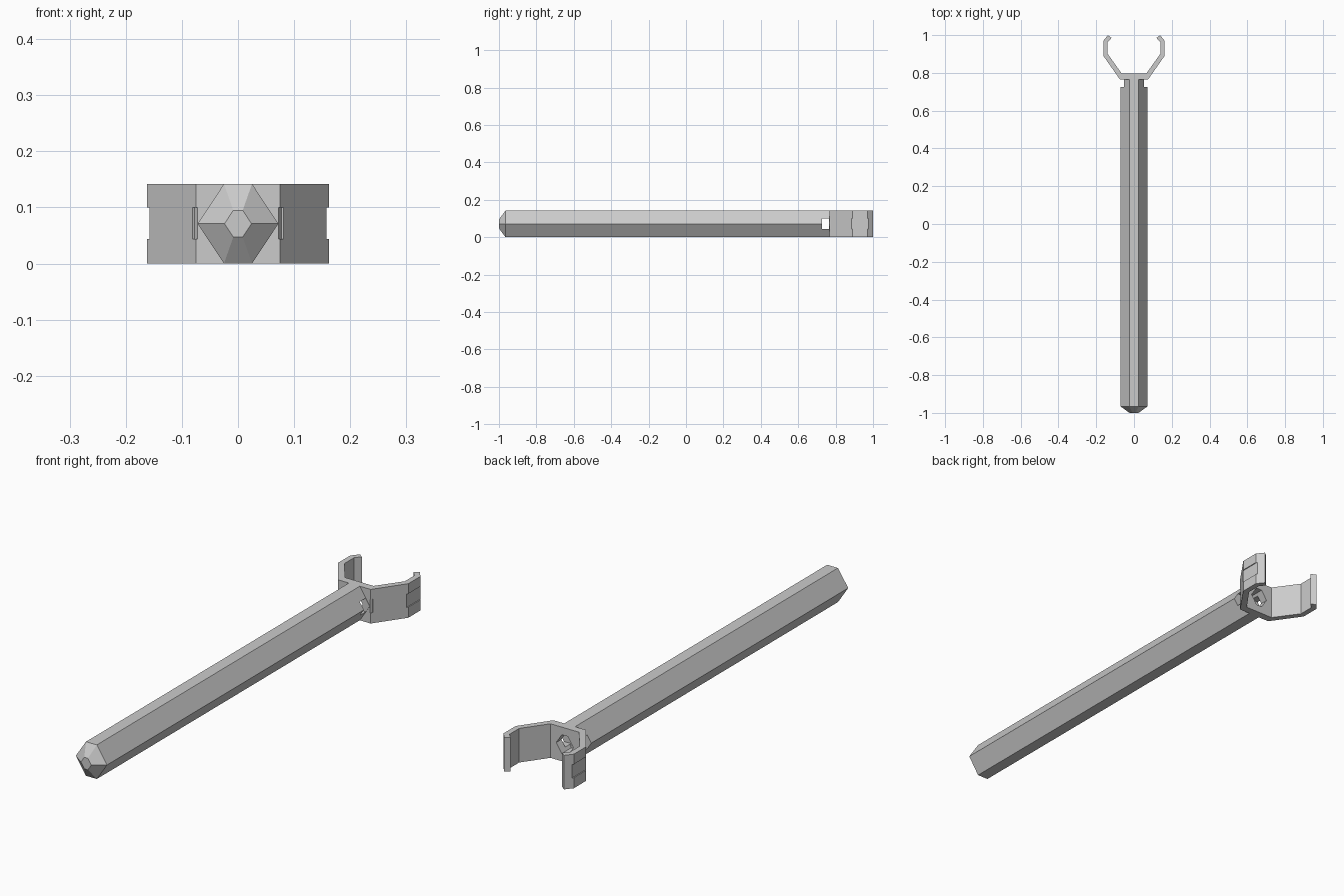
import bpy, bmesh, math

if "Cube" in bpy.data.objects:
    bpy.data.objects.remove(bpy.data.objects["Cube"])

H = 0.142          # overall height
MID = H / 2

grey = bpy.data.materials.new("plain grey")
grey.diffuse_color = (0.6, 0.6, 0.6, 1)
grey.use_nodes = True
grey.node_tree.nodes["Principled BSDF"].inputs["Base Color"].default_value = grey.diffuse_color


def loft(name, rings, is_cutter=False):
    """Closed solid joining rings that have equal point counts."""
    bm = bmesh.new()
    loops = [[bm.verts.new(p) for p in r] for r in rings]
    for a, b in zip(loops, loops[1:]):
        for i in range(len(a)):
            j = (i + 1) % len(a)
            bm.faces.new((a[i], a[j], b[j], b[i]))
    bm.faces.new(loops[0])
    bm.faces.new(loops[-1])
    bmesh.ops.recalc_face_normals(bm, faces=bm.faces)
    me = bpy.data.meshes.new(name)
    bm.to_mesh(me)
    bm.free()
    me.materials.append(grey)
    ob = bpy.data.objects.new(name, me)
    bpy.context.collection.objects.link(ob)
    if is_cutter:
        ob.hide_render = True
        ob.hide_viewport = True
        ob.display_type = 'WIRE'
    return ob


def hexagon(y, s=1.0):
    pts = [(0.072, 0), (0.025, 0.071), (-0.025, 0.071),
           (-0.072, 0), (-0.025, -0.071), (0.025, -0.071)]
    return [(x * s, y, MID + z * s) for x, z in pts]


def box(name, cx, cy, sx, sy, angle=0):
    """Cutter box spanning the slot height, turned about z."""
    c, s = math.cos(angle), math.sin(angle)
    base = [(cx + u * c - v * s, cy + u * s + v * c) for u, v in
            ((-sx / 2, -sy / 2), (sx / 2, -sy / 2), (sx / 2, sy / 2), (-sx / 2, sy / 2))]
    return loft(name, [[(x, y, z) for x, y in base] for z in (0.044, 0.1)], True)


def cut(ob, cutter):
    m = ob.modifiers.new("cut", 'BOOLEAN')
    m.operation = 'DIFFERENCE'
    m.solver = 'EXACT'
    m.object = cutter


# Six-sided handle with a tapered butt
handle = loft("handle", [hexagon(-1, 0.335), hexagon(-0.965), hexagon(0.768)])

# Open claw, drawn as a half outline and mirrored
half = [(0.075, 0.766), (0.162, 0.890), (0.162, 0.970), (0.138, 1.0),
        (0.119, 0.985), (0.139, 0.963), (0.139, 0.900), (0.066, 0.798)]
outline = half + [(-x, y) for x, y in reversed(half)]
claw = loft("claw", [[(x, y, z) for x, y in outline] for z in (0, H)])

# Side window through the neck and six-sided socket through the claw base
cut(handle, box("window_cutter", 0, 0.745, 0.3, 0.038))
socket = loft("socket_cutter", [hexagon(0.735, 0.55), hexagon(0.83, 0.55)], True)
cut(handle, socket)
cut(claw, socket)

# Shallow grooves round the outside corners of the claw
for side, s in (("right", 1), ("left", -1)):
    cut(claw, box("groove_cutter_" + side, s * 0.178, 0.93, 0.04, 0.2))
    cut(claw, box("base_groove_cutter_" + side, s * 0.0815, 0.7625, 0.02, 0.02, -s * math.radians(28)))
    cut(claw, box("tip_groove_cutter_" + side, s * 0.165, 0.998, 0.03, 0.08, s * math.radians(39)))
